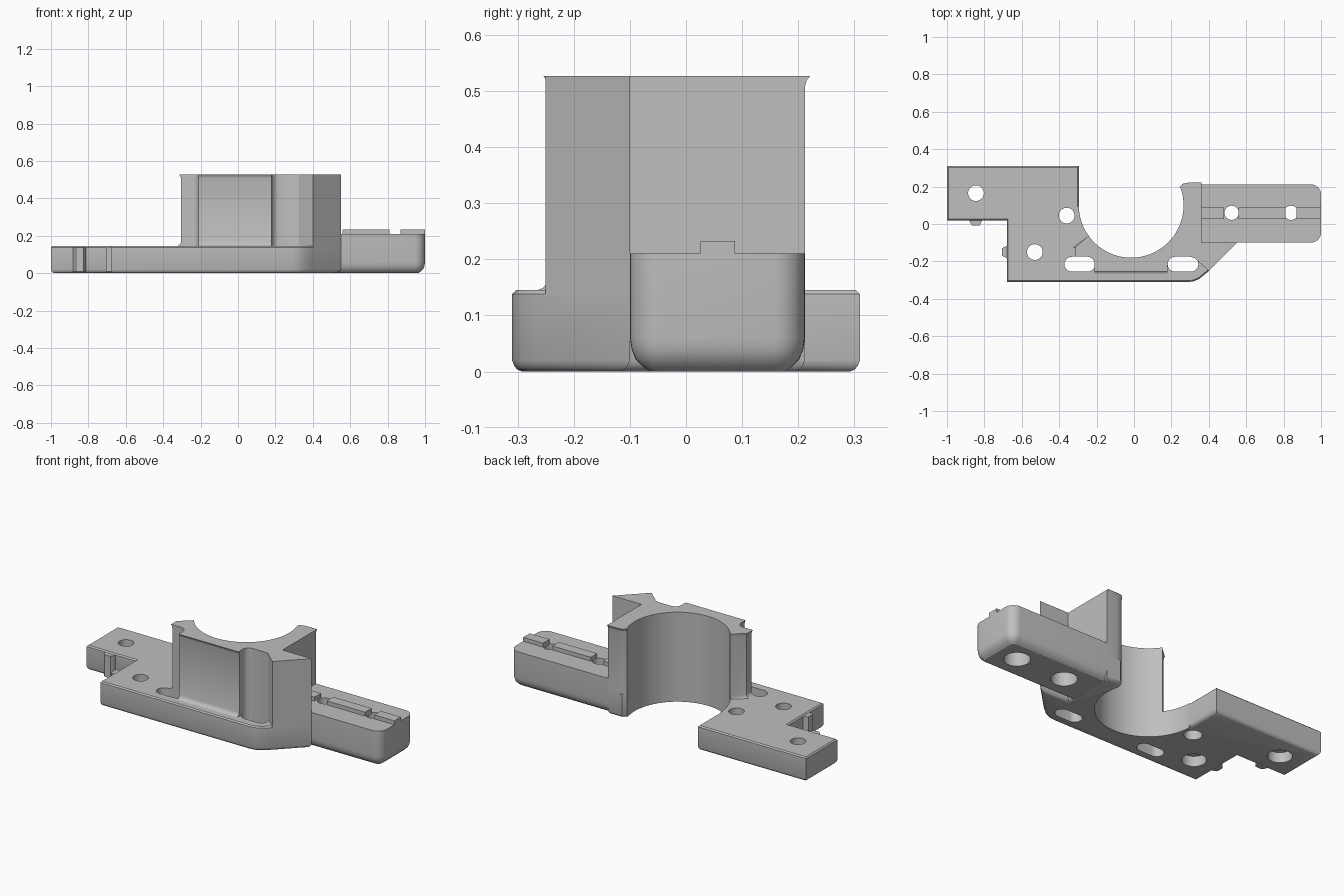
import bpy, bmesh, math
from mathutils import Vector

if "Cube" in bpy.data.objects:
    bpy.data.objects.remove(bpy.data.objects["Cube"], do_unlink=True)

grey = bpy.data.materials.new("plain grey")
grey.use_nodes = True
colour = (0.52, 0.52, 0.52, 1)
grey.diffuse_color = colour
grey.node_tree.nodes["Principled BSDF"].inputs["Base Color"].default_value = colour


def loft(name, rings):
    """Solid through stacked outlines: [(z, [(x, y), ...]), ...]."""
    bm = bmesh.new()
    loops = [[bm.verts.new((x, y, z)) for x, y in pts] for z, pts in rings]
    n = len(loops[0])
    bm.faces.new(loops[0][::-1])
    bm.faces.new(loops[-1])
    for a, b in zip(loops, loops[1:]):
        for i in range(n):
            j = (i + 1) % n
            bm.faces.new((a[i], a[j], b[j], b[i]))
    bmesh.ops.recalc_face_normals(bm, faces=bm.faces)
    mesh = bpy.data.meshes.new(name)
    bm.to_mesh(mesh)
    bm.free()
    mesh.materials.append(grey)
    ob = bpy.data.objects.new(name, mesh)
    bpy.context.collection.objects.link(ob)
    return ob


def inset(pts, d):
    """Mitred inset of a counter-clockwise outline."""
    out = []
    for i, p in enumerate(pts):
        a, b, c = Vector(pts[i - 1]), Vector(p), Vector(pts[(i + 1) % len(pts)])
        u, v = (b - a).normalized(), (c - b).normalized()
        n1, n2 = Vector((-u.y, u.x)), Vector((-v.y, v.x))
        q = b + (n1 + n2) * (d / (1 + n1.dot(n2)))
        out.append((q.x, q.y))
    return out


def prism(name, pts, levels):
    return loft(name, [(z, inset(pts, d) if d else pts) for z, d in levels])


def arc(cx, cy, r, a0, a1, n):
    return [(cx + r * math.cos(math.radians(a0 + (a1 - a0) * i / n)),
             cy + r * math.sin(math.radians(a0 + (a1 - a0) * i / n))) for i in range(n + 1)]


def cut(ob, pts, z0, z1):
    """Remove a straight prism from a part."""
    tool = loft("cutter", [(z0, pts), (z1, pts)])
    tool.hide_render = True
    mod = ob.modifiers.new("cut", "BOOLEAN")
    mod.operation, mod.solver, mod.object = "DIFFERENCE", "EXACT", tool
    bpy.context.view_layer.objects.active = ob
    bpy.ops.object.modifier_apply(modifier=mod.name)
    bpy.data.objects.remove(tool, do_unlink=True)


def circle(x, y, r, n=32):
    return arc(x, y, r, 0, 360, n)[:-1]


bore = circle(-0.015, 0.1, 0.28, 96)

# Base plate with rounded lower edge and a fine top chamfer
base_outline = [(-1, .31), (-1, .02), (-.68, .02), (-.68, -.31), (.29, -.31), (.32, -.306),
                (.35, -.293), (.39, -.26), (.55, -.10), (.36, -.10), (.36, .212), (.27, .212),
                (.24, .19), (.2, .1), (-.295, .1), (-.295, .31)]
base = prism("base_plate", base_outline,
             [(0, .018), (.004, .009), (.01, .004), (.02, 0), (.138, 0), (.145, .007)])
cut(base, bore, -.1, .7)
for x, y, wide in ((-.845, .165, .065), (-.36, .045, .048), (-.53, -.15, .065)):
    cut(base, circle(x, y, .042), -.1, .3)
    cut(base, circle(x, y, wide), -.1, .06)

# Two stadium slots in the base
for x in (-.29, .262):
    cut(base, arc(x + .042, -.215, .04, -90, 90, 12) + arc(x - .042, -.215, .04, 90, 270, 12),
        -.1, .3)

# Tall half-round column with two front grooves and a slanted fin
column_outline = ([(-.21, -.245), (.18, -.245)] + arc(.22, -.215, .04, 180, 90, 6)
                  + [(.30, -.175), (.325, -.182), (.34, -.198), (.40, -.25), (.55, -.10),
                     (.36, -.10), (.36, .212), (.29, .212), (.26, .206), (.235, .185),
                     (.2, .1), (-.15, .05), (-.25, -.07), (-.305, -.125), (-.305, -.175)]
                  + arc(-.25, -.215, .04, 90, 0, 6))


def flare(front, back):
    """Spread the front, left and rear walls outward."""
    out = []
    for x, y in column_outline:
        if abs(y + .245) < .001:
            y -= front
        if x < -.3:
            x -= front
        if y > .205:
            y += back
        out.append((x, y))
    return out


column = loft("bore_column", [(.135, flare(.02, 0)), (.145, flare(.02, 0)), (.149, flare(.01, 0)),
                              (.156, flare(.004, 0)), (.167, flare(0, 0)), (.508, flare(0, 0)),
                              (.519, flare(.003, .003)), (.525, flare(.008, .008)),
                              (.527, flare(.009, .009))])
cut(column, bore, -.1, .7)

# Side arm with rounded end
arm_outline = ([(.31, -.10)] + arc(.945, -.045, .055, -90, 0, 8)
               + arc(.945, .157, .055, 0, 90, 8) + [(.31, .212)])
arm = prism("side_arm", arm_outline, [(0, .036), (.008, .024), (.022, .010), (.04, .003),
                                      (.06, 0), (.21, 0)])
arm_parts = [arm]

# Broken locating ridge along the arm
for i, (x0, x1) in enumerate(((.36, .48), (.56, .81), (.87, 1.0))):
    pts = [(x0, .026), (x1, .026), (x1, .087), (x0, .087)]
    arm_parts.append(loft(f"arm_ridge_{i + 1}", [(.20, pts), (.233, pts)]))

# Counterbored arm holes
for x in (.522, .84):
    cut(arm, circle(x, .06, .038), -.1, .4)
    cut(arm, circle(x, .06, .07), -.1, .1)

# Small nubs on the inner corner of the base
nubs = [("rear_nub", [(-.885, .03), (-.875, .004), (-.865, -.008), (-.825, -.008),
                      (-.818, .004), (-.81, .03)]),
        ("side_nub", [(-.67, -.185), (-.67, -.115), (-.69, -.122), (-.706, -.13),
                      (-.706, -.17), (-.69, -.178)])]
for name, pts in nubs:
    prism(name, pts, [(.008, 0), (.138, 0)])

# Smooth curved walls, keep crisp edges
bpy.ops.object.select_all(action="DESELECT")
for ob in [base, column] + arm_parts:
    ob.select_set(True)
bpy.context.view_layer.objects.active = base
bpy.ops.object.shade_smooth_by_angle(angle=math.radians(30))
